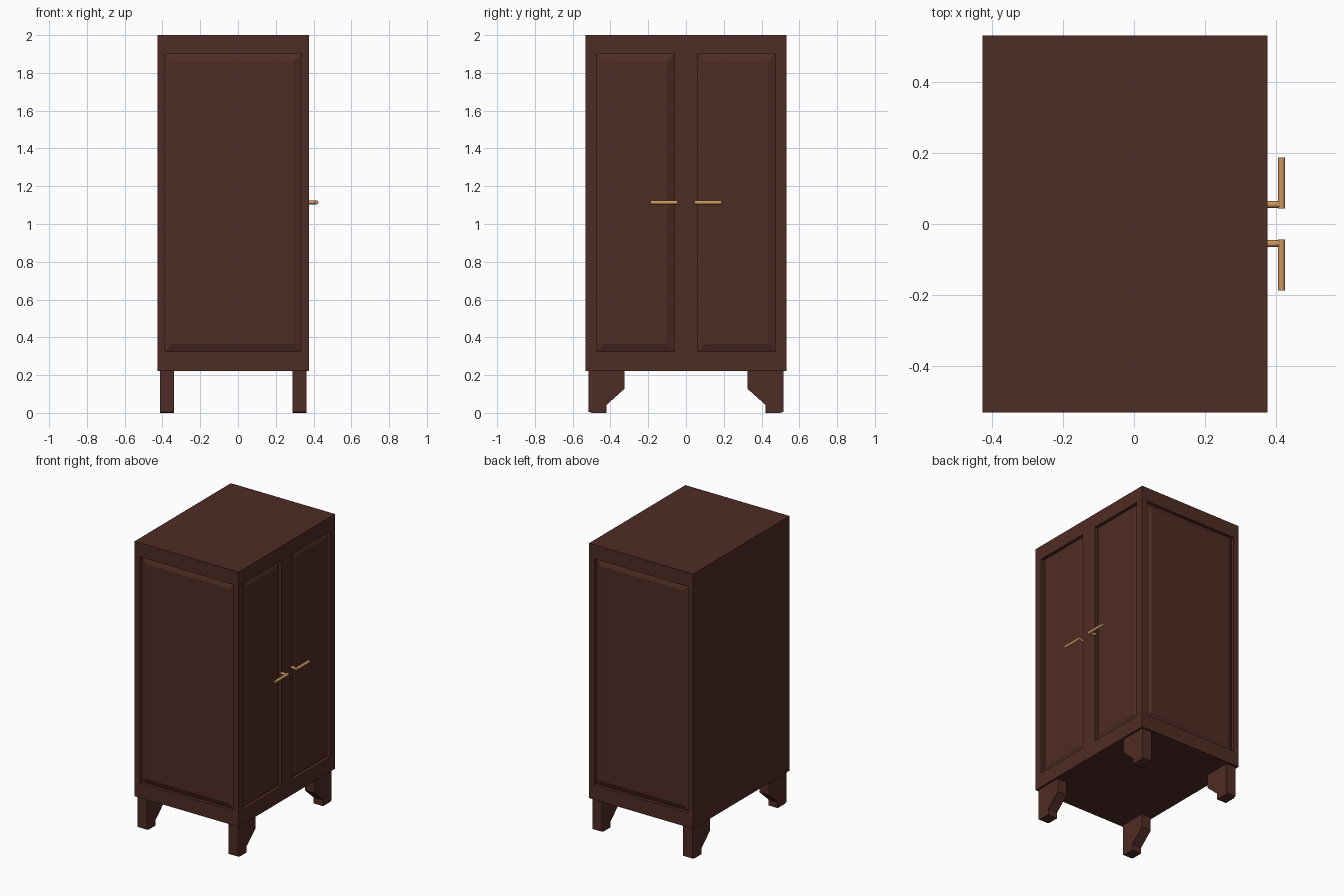
import bpy, bmesh
from mathutils import Vector, Matrix

if "Cube" in bpy.data.objects:
    bpy.data.objects.remove(bpy.data.objects["Cube"])


def material(name, rgb):
    m = bpy.data.materials.new(name)
    m.diffuse_color = (*rgb, 1)
    m.use_nodes = True
    m.node_tree.nodes["Principled BSDF"].inputs["Base Color"].default_value = m.diffuse_color
    return m


wood = material("dark brown wood", (0.078, 0.025, 0.018))
brass = material("brass", (0.60, 0.31, 0.115))


def make_object(name, bm, mat):
    mesh = bpy.data.meshes.new(name)
    bm.to_mesh(mesh)
    bm.free()
    mesh.materials.append(mat)
    ob = bpy.data.objects.new(name, mesh)
    bpy.context.collection.objects.link(ob)
    return ob


# Cabinet body: a box cut along the panel borders, then panels sunk in
X0, X1, Y, Z0, Z1 = -0.427, 0.377, 0.531, 0.223, 2.0
bm = bmesh.new()
bmesh.ops.create_cube(bm, size=1)
for v in bm.verts:
    v.co = Vector((X0 if v.co.x < 0 else X1,
                   -Y if v.co.y < 0 else Y,
                   Z0 if v.co.z < 0 else Z1))
cuts = {0: (-0.386, 0.333), 1: (-0.474, -0.061, 0.061, 0.474), 2: (0.325, 1.902)}
for axis, places in cuts.items():
    for p in places:
        no, co = Vector((0, 0, 0)), Vector((0, 0, 0))
        no[axis], co[axis] = 1, p
        bmesh.ops.bisect_plane(bm, geom=bm.verts[:] + bm.edges[:] + bm.faces[:],
                               plane_co=co, plane_no=no)
bm.normal_update()
panels = []
for f in bm.faces:
    c, n = f.calc_center_median(), f.normal
    if not 0.33 < c.z < 1.9:
        continue
    side = abs(n.y) > 0.9 and -0.38 < c.x < 0.33
    door = n.x > 0.9 and 0.07 < abs(c.y) < 0.47
    if side or door:
        panels.append(f)
# sunk border, then sloped raised field
bmesh.ops.inset_individual(bm, faces=panels, thickness=0.0005, depth=-0.022)
bmesh.ops.inset_individual(bm, faces=panels, thickness=0.055, depth=0.016)
make_object("cabinet_body", bm, wood)

# Bracket legs: side profile in y-z, extruded along x, mirrored in y
profile = [(0.516, 0.225), (0.516, 0.006), (0.498, 0.0), (0.421, 0.0),
           (0.421, 0.042), (0.326, 0.127), (0.326, 0.225)]
for xname, xa, xb in (("back", -0.413, -0.340), ("door_side", 0.288, 0.362)):
    for yname, s in (("left", -1), ("right", 1)):
        bm = bmesh.new()
        face = bm.faces.new([bm.verts.new((xa, s * y, z)) for y, z in profile])
        ext = bmesh.ops.extrude_face_region(bm, geom=[face])
        for v in ext["geom"]:
            if isinstance(v, bmesh.types.BMVert):
                v.co.x = xb
        bmesh.ops.recalc_face_normals(bm, faces=bm.faces)
        make_object(f"{xname}_{yname}_leg", bm, wood)


def rod(bm, start, end, radius):
    a, b = Vector(start), Vector(end)
    d = b - a
    rot = d.to_track_quat("Z", "Y").to_matrix().to_4x4()
    bmesh.ops.create_cone(bm, cap_ends=True, segments=16, radius1=radius,
                          radius2=radius, depth=d.length,
                          matrix=Matrix.Translation((a + b) / 2) @ rot)


# Door handles: short stem plus a bar pointing outward
HZ = 1.114
for yname, s in (("left", -1), ("right", 1)):
    bm = bmesh.new()
    rod(bm, (X1 - 0.005, s * 0.055, HZ), (0.416, s * 0.055, HZ), 0.0095)
    rod(bm, (0.416, s * 0.044, HZ), (0.416, s * 0.187, HZ), 0.0100)
    ob = make_object(f"{yname}_door_handle", bm, brass)
    bpy.ops.object.select_all(action="DESELECT")
    ob.select_set(True)
    bpy.context.view_layer.objects.active = ob
    bpy.ops.object.shade_smooth_by_angle()
